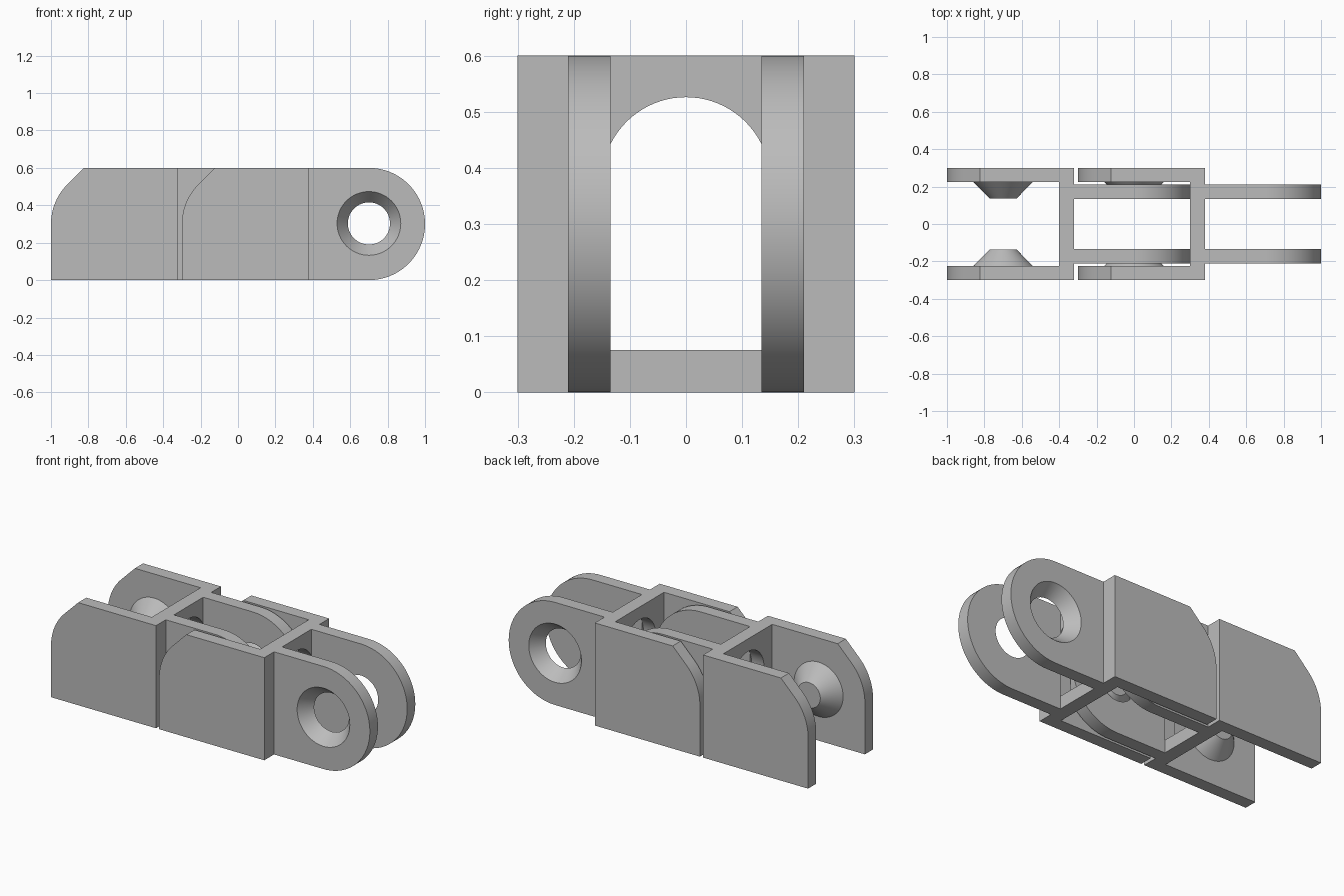
import bpy, bmesh
from math import sin, cos, radians
from mathutils import Vector

if "Cube" in bpy.data.objects:
    bpy.data.objects.remove(bpy.data.objects["Cube"])

grey = bpy.data.materials.new("plain grey")
grey.use_nodes = True
colour = (0.5, 0.5, 0.5, 1)
grey.diffuse_color = colour
grey.node_tree.nodes["Principled BSDF"].inputs["Base Color"].default_value = colour

R = 0.30          # half height and end radius
PITCH = 0.70      # spacing of the joints


def arc(cx, cz, r, start, end, steps):
    angles = [radians(start + (end - start) * i / steps) for i in range(steps + 1)]
    return [(cx + r * cos(a), cz + r * sin(a)) for a in angles]


def circle(cx, cz, r):
    return arc(cx, cz, r, 0, 360, 64)[:-1]


def loft(name, loop_a, a, loop_b, b, along="y"):
    """Solid between two matching outlines at depths a and b."""
    bm = bmesh.new()

    def ring(loop, d):
        return [bm.verts.new((u, d, v) if along == "y" else (d, u, v)) for u, v in loop]

    ra, rb = ring(loop_a, a), ring(loop_b, b)
    bm.faces.new(ra)
    bm.faces.new(rb)
    for i in range(len(ra)):
        j = (i + 1) % len(ra)
        bm.faces.new((ra[i], ra[j], rb[j], rb[i]))
    bmesh.ops.recalc_face_normals(bm, faces=bm.faces)
    mesh = bpy.data.meshes.new(name)
    bm.to_mesh(mesh)
    bm.free()
    mesh.materials.append(grey)
    obj = bpy.data.objects.new(name, mesh)
    bpy.context.collection.objects.link(obj)
    return obj


def select(obj):
    bpy.ops.object.select_all(action="DESELECT")
    obj.select_set(True)
    bpy.context.view_layer.objects.active = obj


def cut(obj, cutter):
    select(obj)
    mod = obj.modifiers.new("cut", "BOOLEAN")
    mod.operation, mod.solver, mod.object = "DIFFERENCE", "EXACT", cutter
    bpy.ops.object.modifier_apply(modifier=mod.name)
    bpy.data.objects.remove(cutter)


def smooth(obj):
    select(obj)
    bpy.ops.object.shade_smooth_by_angle(angle=radians(30))


def build_link(label, offset):
    parts = []

    # Body: two outer plates joined by a cross wall
    side = [(0.38, 0), (0.38, 2 * R), (-0.124, 2 * R)] + arc(0, R, R, 135, 180, 12) + [(-R, 0)]
    body = loft(label + "_body", side, -0.30, side, 0.30)
    slot = [(-0.5, -0.1), (0.30, -0.1), (0.30, 0.8), (-0.5, 0.8)]
    cut(body, loft("slot_cutter", slot, -0.225, slot, 0.225))

    # Arched window through the cross wall
    arch = [(-0.15, 0.075), (0.15, 0.075)] + arc(0, 0.376, 0.15, 0, 180, 40)
    cut(body, loft("window_cutter", arch, 0.25, arch, 0.45, along="x"))
    parts.append(body)

    for s, word in ((1, "back"), (-1, "front")):
        # Rounded tab with a countersunk hole
        outline = [(0.38, 0)] + arc(PITCH, R, R, -90, 90, 48) + [(0.38, 2 * R)]
        tab = loft(f"{label}_{word}_tab", outline, s * 0.135, outline, s * 0.21)
        cut(tab, loft("hole_cutter", circle(PITCH, R + 0.003, 0.105), s * 0.125,
                      circle(PITCH, R + 0.003, 0.178), s * 0.22))
        # Conical pivot pin on the inside of the plate
        pin = loft(f"{label}_{word}_pin", circle(0, R, 0.16), s * 0.226,
                   circle(0, R, 0.073), s * 0.137)
        parts += [tab, pin]

    for part in parts:
        part.location = Vector((offset, 0, 0))
        smooth(part)


build_link("right_link", 0)
build_link("left_link", -PITCH)
